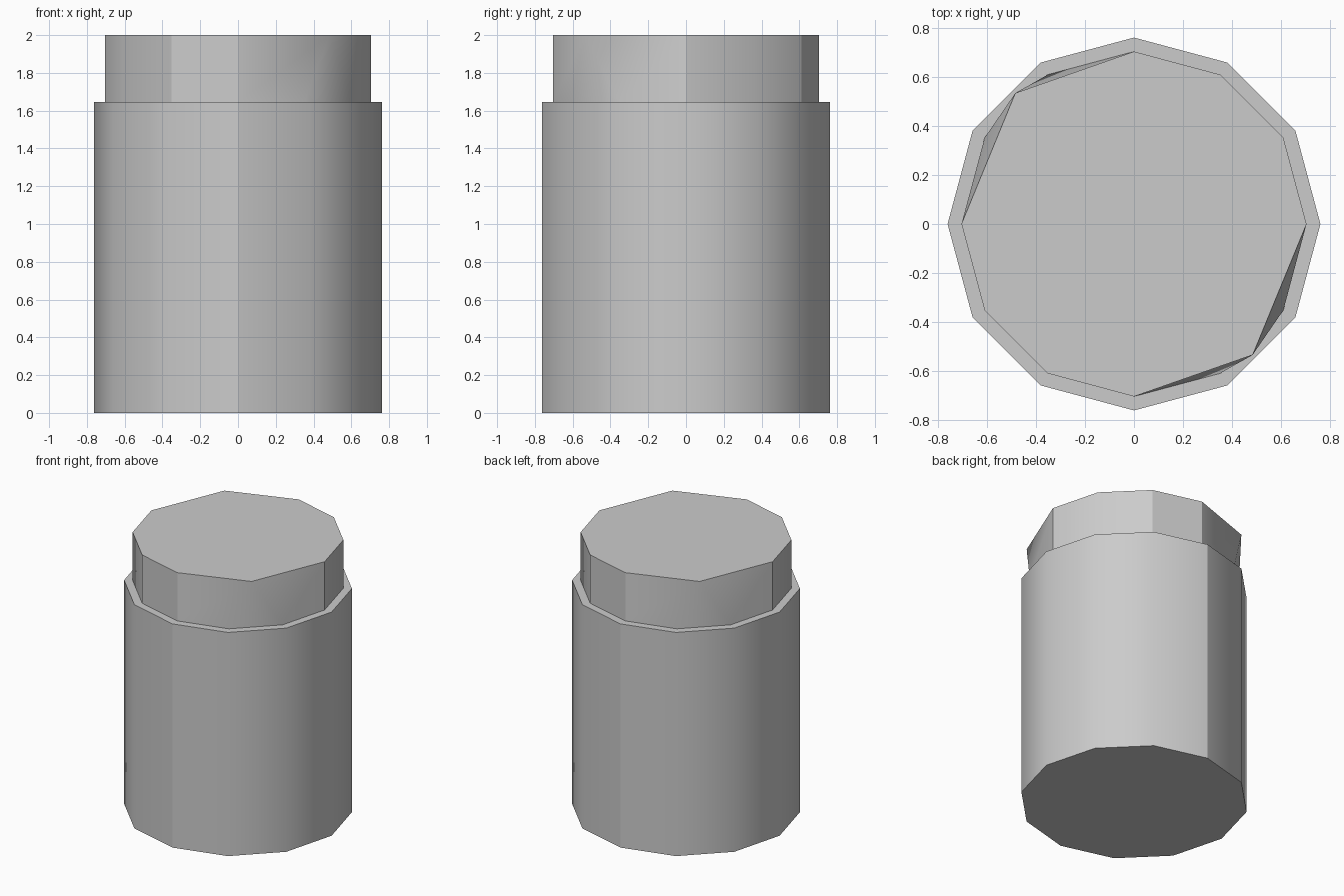
import bpy, bmesh, math
from mathutils import Vector

if "Cube" in bpy.data.objects:
    bpy.data.objects.remove(bpy.data.objects["Cube"], do_unlink=True)

SIDES = 12
BODY_R, NECK_R = 0.762, 0.705
SHOULDER_Z, TOP_Z = 1.645, 2.0

grey = bpy.data.materials.new("plain grey")
grey.use_nodes = True
colour = (0.6, 0.6, 0.6, 1)
grey.diffuse_color = colour
grey.node_tree.nodes["Principled BSDF"].inputs["Base Color"].default_value = colour

bm = bmesh.new()


def ring(radius, z):
    return [bm.verts.new((radius * math.cos(a), radius * math.sin(a), z))
            for a in (math.tau * i / SIDES for i in range(SIDES))]


# Stepped jar: foot, shoulder ledge and neck joined by bands of faces
rings = [ring(BODY_R, 0), ring(BODY_R, SHOULDER_Z), ring(NECK_R, SHOULDER_Z), ring(NECK_R, TOP_Z)]
for low, high in zip(rings, rings[1:]):
    for i in range(SIDES):
        j = (i + 1) % SIDES
        bm.faces.new((low[i], low[j], high[j], high[i]))
bm.faces.new(rings[0][::-1])
bm.faces.new(rings[-1])

# Two opposite pairs of lid corners are pinched together
for first, sign in ((4, -1), (10, 1)):
    pair = rings[-1][first:first + 2]
    bmesh.ops.pointmerge(bm, verts=pair, merge_co=Vector((0.485 * sign, -0.535 * sign, TOP_Z)))

bmesh.ops.recalc_face_normals(bm, faces=bm.faces)
mesh = bpy.data.meshes.new("jar")
bm.to_mesh(mesh)
bm.free()
mesh.materials.append(grey)
jar = bpy.data.objects.new("jar", mesh)
bpy.context.collection.objects.link(jar)

# Gentle sides, crisp rims
bpy.ops.object.select_all(action='DESELECT')
jar.select_set(True)
bpy.context.view_layer.objects.active = jar
bpy.ops.object.shade_smooth_by_angle(angle=math.radians(30))
